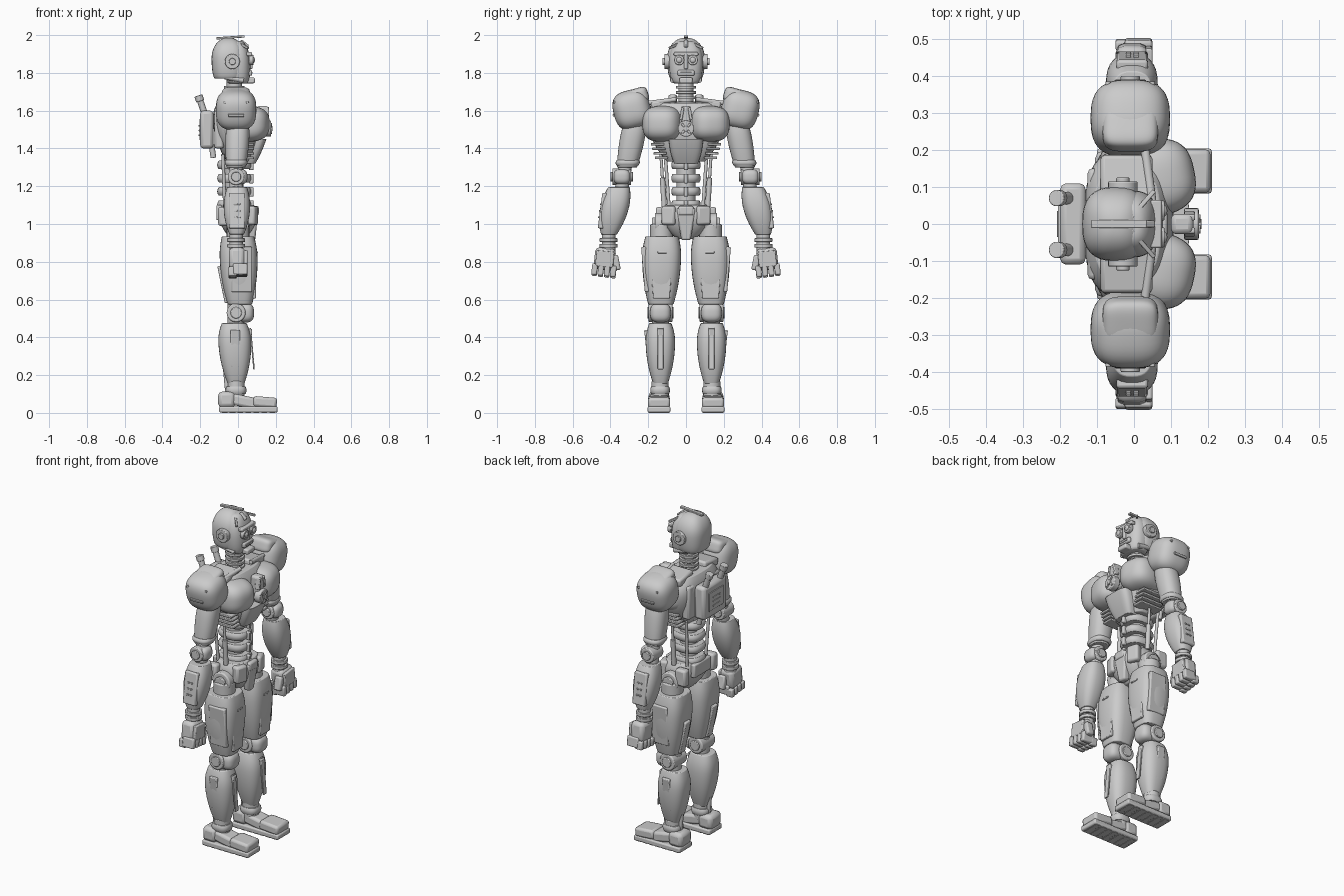
import bpy, bmesh, math
from mathutils import Euler, Matrix, Vector

default_cube = bpy.data.objects.get("Cube")
if default_cube:
    bpy.data.objects.remove(default_cube, do_unlink=True)

GREY = (.6, .6, .6, 1)
metal = bpy.data.materials.new("grey metal")
metal.use_nodes = True
metal.diffuse_color = GREY
metal.node_tree.nodes["Principled BSDF"].inputs["Base Color"].default_value = GREY

FORWARD, UP = Vector((1, 0, 0)), Vector((0, 0, 1))
UPRIGHT = (0, 0, 0)


def finish(name, bm, bevel=0):
    bmesh.ops.recalc_face_normals(bm, faces=bm.faces)
    mesh = bpy.data.meshes.new(name)
    bm.to_mesh(mesh)
    bm.free()
    part = bpy.data.objects.new(name, mesh)
    bpy.context.collection.objects.link(part)
    mesh.materials.append(metal)
    if bevel:
        modifier = part.modifiers.new("Bevel", "BEVEL")
        modifier.width, modifier.segments, modifier.limit_method = bevel, 2, "ANGLE"
    bpy.ops.object.select_all(action="DESELECT")
    part.select_set(True)
    bpy.context.view_layer.objects.active = part
    bpy.ops.object.shade_smooth_by_angle(angle=math.radians(35))


def squarish(value, power):
    return math.copysign(abs(value) ** (2 / power), value)


def barrel(name, low, high, radius, ends, peak=.7, power=2.6, curve=1, sides=32, steps=16):
    """Upright shell, fullest at the peak and narrowing to a share of its radius at each end."""
    bm = bmesh.new()
    loops = []
    for step in range(steps + 1):
        t = (1 - math.cos(math.pi * step / steps)) / 2
        u, end = (t / peak, ends[0]) if t <= peak else ((1 - t) / (1 - peak), ends[1])
        scale = end + (1 - end) * max(0, 1 - (1 - u) ** 2) ** curve
        middle = Vector(low).lerp(Vector(high), t)
        loop = []
        for side in range(sides):
            angle = math.tau * side / sides
            x, y = squarish(math.cos(angle), power), squarish(math.sin(angle), power)
            loop.append(bm.verts.new(middle + scale * Vector((x * radius[0], y * radius[1], 0))))
        loops.append(loop)
    for lower, upper in zip(loops, loops[1:]):
        for k in range(sides):
            bm.faces.new((lower[k - 1], lower[k], upper[k], upper[k - 1]))
    bm.faces.new(loops[0])
    bm.faces.new(loops[-1])
    finish(name, bm, min(radius) / 12)


def place(bm, center, turn):
    bm.transform(Matrix.Translation(center) @ Euler(turn).to_matrix().to_4x4())


def cushion(name, center, radii, power=2.8, turn=UPRIGHT):
    """Rounded pad; a higher power is boxier."""
    bm = bmesh.new()
    bmesh.ops.create_cube(bm, size=2)
    bmesh.ops.subdivide_edges(bm, edges=bm.edges[:], cuts=11, use_grid_fill=True)
    for v in bm.verts:
        v.co /= sum(abs(q) ** power for q in v.co) ** (1 / power)
        v.co *= Vector(radii)
    place(bm, center, turn)
    finish(name, bm)


def box(name, center, size, turn=UPRIGHT, taper=1):
    bm = bmesh.new()
    bmesh.ops.create_cube(bm, size=1)
    for v in bm.verts:
        v.co *= Vector(size)
        if v.co.z < 0:
            v.co.y *= taper
    place(bm, center, turn)
    finish(name, bm, min(size) / 4)


def rod(name, start, end, radius):
    start, end = Vector(start), Vector(end)
    axis = end - start
    bm = bmesh.new()
    bmesh.ops.create_cone(bm, cap_ends=True, segments=24, radius1=radius, radius2=radius, depth=axis.length)
    turn = axis.to_track_quat("Z", "Y").to_matrix().to_4x4()
    bm.transform(Matrix.Translation((start + end) / 2) @ turn)
    finish(name, bm, min(radius, axis.length) / 8)


def disc(name, center, axis, radius):
    rod(name, Vector(center) - axis / 2, Vector(center) + axis / 2, radius)


# Head: helmet shell, face mask, crest and jaw
barrel("helmet", low=(-.05, 0, 1.77), high=(-.05, 0, 1.985), radius=(.09, .1), ends=(.8, .1), peak=.5, curve=.5)
barrel("face_mask", low=(0, 0, 1.745), high=(-.01, 0, 1.97), radius=(.07, .09), ends=(.7, .3), peak=.5, curve=.5)
box("head_crest", center=(-.04, 0, 1.988), size=(.15, .022, .012), turn=(0, -.07, 0))
box("forehead_strip", center=(.03, 0, 1.95), size=(.05, .02, .03), turn=(0, .7, 0))
box("brow", center=(.06, 0, 1.9), size=(.03, .13, .02))
box("nose_bridge", center=(.066, 0, 1.86), size=(.02, .02, .08))
box("mouth_plate", center=(.06, 0, 1.8), size=(.03, .09, .03))
box("mouth_slot", center=(.075, 0, 1.8), size=(.006, .06, .008))
box("chin", center=(.05, 0, 1.76), size=(.08, .07, .03))

# Neck: column with stacked collars
neck = Vector((-.02, 0, 1.64))
rod("neck_column", neck, neck + UP * .13, radius=.04)
for i in range(4):
    disc("neck_ring", neck + UP * .028 * i, UP * .015, radius=.054)

# Torso: core, belly plate, sternum with a round emblem
barrel("torso_core", low=(0, 0, 1.33), high=(-.02, 0, 1.64), radius=(.12, .2), ends=(.5, .75), power=3)
barrel("belly_plate", low=(.05, 0, 1.32), high=(.09, 0, 1.45), radius=(.06, .09), ends=(.7, 1), peak=1, power=4)
box("sternum", center=(.13, 0, 1.55), size=(.06, .055, .15))
box("upper_back_plate", center=(-.1, 0, 1.5), size=(.05, .3, .2))
emblem = Vector((.155, 0, 1.505))
disc("emblem_rim", emblem, FORWARD * .04, radius=.043)
disc("emblem_hub", emblem, FORWARD * .055, radius=.014)
for lean in (.7, -.7):
    box("emblem_bar", emblem + FORWARD * .02, size=(.01, .012, .07), turn=(lean, 0, 0))

# Waist: stacked segments and front vertebrae
waist = Vector((-.02, 0, 1.08))
rod("spine", waist, waist + UP * .28, radius=.05)
for i in range(4):
    base = waist + UP * .07 * i
    barrel("waist_segment", base, base + UP * .045, radius=(.09, .078), ends=(.9, .9), peak=.5)
    box("front_vertebra", base + FORWARD * .09 + UP * .02, size=(.025, .022, .05))

# Pelvis
barrel("pelvis", low=(0, 0, .92), high=(0, 0, 1.1), radius=(.1, .13), ends=(.35, .85), power=3)
box("groin_plate", center=(.08, 0, 1), size=(.04, .1, .17), turn=(0, .1, 0), taper=.5)
box("belt_plate", center=(.09, 0, 1.07), size=(.04, .08, .05))
box("rear_belt", center=(-.1, 0, 1.06), size=(.03, .16, .08))

# Backpack
box("backpack", center=(-.165, 0, 1.5), size=(.07, .22, .2))
box("backpack_hatch", center=(-.2, 0, 1.5), size=(.01, .14, .11))
for i in range(3):
    box("backpack_slot", Vector((-.205, 0, 1.47)) + UP * .025 * i, size=(.006, .07, .008))

for sign, side in ((1, "left_"), (-1, "right_")):
    OUT = Vector((0, sign, 0))

    def at(x, y, z):
        return Vector((x, y * sign, z))

    def tilt(amount):
        return (amount * sign, 0, 0)

    # Head side details
    ear, eye = at(-.03, .1, 1.86), at(.07, .036, 1.868)
    disc(side + "ear_disc", ear, OUT * .03, radius=.04)
    disc(side + "ear_hub", ear, OUT * .05, radius=.018)
    disc(side + "eye_ring", eye, FORWARD * .025, radius=.027)
    cushion(side + "eye_lens", eye + FORWARD * .01, radii=(.01, .016, .016), power=2)
    box(side + "helmet_brim", at(.02, .05, 1.95), size=(.11, .012, .014), turn=(0, .35, sign * .85))
    rod(side + "jaw_rod", at(.03, .07, 1.76), at(-.07, .07, 1.78), radius=.014)

    # Chest plate, collar, ribs and exhaust
    cushion(side + "chest_plate", at(.035, .12, 1.53), radii=(.13, .105, .095), turn=(0, 0, sign * .2))
    box(side + "collar_plate", at(-.02, .12, 1.635), size=(.14, .13, .045), turn=tilt(-.15))
    rod(side + "collar_strut", at(.05, .05, 1.66), at(.03, .2, 1.64), radius=.012)
    box(side + "sternum_clip", at(.15, .022, 1.585), size=(.03, .016, .07), turn=tilt(.15))
    for i in range(4):
        box(side + "rib", at(.01, .13, 1.35) + (UP * .024 + OUT * .007) * i, size=(.15, .07, .013))
    exhaust = at(-.21, .07, 1.68)
    rod(side + "exhaust", exhaust, at(-.175, .07, 1.58), radius=.017)
    rod(side + "exhaust_cap", exhaust, at(-.2, .07, 1.65), radius=.022)
    rod(side + "back_hose", at(-.13, .06, 1.35), at(-.14, .06, 1.42), radius=.015)

    # Waist pistons
    piston_top, piston_foot = at(0, .135, 1.4), at(0, .115, 1.09)
    rod(side + "piston_rod", piston_top, piston_foot, radius=.008)
    rod(side + "piston_sleeve", piston_top.lerp(piston_foot, .5), piston_foot, radius=.014)
    rod(side + "rear_piston", at(-.08, .11, 1.37), at(-.07, .09, 1.09), radius=.009)

    # Joints that the limbs hang from
    shoulder, elbow, wrist = at(-.01, .285, 1.605), at(-.01, .34, 1.25), at(-.01, .41, .9)
    hip, knee, ankle = at(0, .13, 1), at(-.01, .135, .53), at(-.01, .137, .12)

    # Shoulder
    cushion(side + "shoulder", shoulder, radii=(.107, .1, .105), turn=tilt(-.25))
    cushion(side + "shoulder_cap", shoulder + UP * .07 - OUT * .023, (.075, .064, .042), power=4, turn=tilt(-.3))
    box(side + "shoulder_slot", shoulder + OUT * .098 - UP * .03, size=(.085, .01, .014), turn=tilt(-.25))
    for step in (-1, 0, 1):
        disc(side + "shoulder_bolt", shoulder + OUT * .085 + UP * .04 + FORWARD * .06 * step, OUT * .03, radius=.007)

    # Upper arm, elbow and forearm
    barrel(side + "upper_arm", at(-.01, .312, 1.3), at(0, .27, 1.53), radius=(.063, .066), ends=(.8, .9), power=2.3)
    barrel(side + "arm_cuff", at(-.01, .31, 1.31), at(-.01, .307, 1.34), radius=(.06, .064), ends=(.9, .9), peak=.5)
    rod(side + "elbow_core", elbow - UP * .06, elbow + UP * .07 - OUT * .02, radius=.036)
    disc(side + "elbow_hinge", elbow, OUT * .1, radius=.044)
    disc(side + "elbow_cap", elbow, OUT * .12, radius=.026)
    cushion(side + "elbow_guard", elbow + FORWARD * .02, radii=(.04, .045, .04))
    barrel(side + "forearm", at(-.007, .408, .945), at(-.005, .355, 1.195), radius=(.07, .076), ends=(.55, .75), peak=.6)
    guard = at(-.005, .44, 1.07)
    box(side + "forearm_guard", guard, size=(.085, .03, .19), turn=tilt(.13))
    for i in (-1, 0, 1):
        for x in (-1, 1):
            box(side + "forearm_vent", guard + OUT * .016 + (UP * .035 - OUT * .005) * i + FORWARD * .01 * x,
                size=(.014, .008, .009))

    # Wrist and fist
    rod(side + "wrist", wrist - UP * .06, wrist + UP * .06, radius=.036)
    for step in (-1, 1):
        disc(side + "wrist_ring", wrist + UP * .015 * step, UP * .02, radius=.047)
    palm = at(-.005, .43, .815)
    box(side + "palm", palm, size=(.085, .11, .115), turn=tilt(.1))
    box(side + "back_of_hand", palm + FORWARD * .045, size=(.02, .095, .085), turn=tilt(.1))
    box(side + "thumb", palm - OUT * .06 - UP * .02 + FORWARD * .02, size=(.045, .035, .08), turn=tilt(-.2))
    for i in range(4):
        knuckle = palm + OUT * (.033 * i - .045) - UP * (.066 - .004 * i)
        box(side + "finger_knuckle", knuckle + FORWARD * .017, size=(.075, .03, .06), turn=tilt(.12))
        box(side + "finger_tip", knuckle - FORWARD * .023 - UP * .012, size=(.045, .028, .05), turn=tilt(.12))

    # Hip and thigh
    disc(side + "hip_disc", hip, OUT * .07, radius=.058)
    disc(side + "hip_cap", hip + OUT * .03, OUT * .04, radius=.034)
    rod(side + "hip_joint", hip, hip - UP * .15, radius=.06)
    box(side + "hip_plate", at(.075, .09, 1.045), size=(.05, .075, .1), turn=(0, 0, sign * .3))
    box(side + "hip_pouch", at(-.07, .135, 1.04), size=(.07, .05, .1))
    barrel(side + "thigh", at(.01, .133, .575), at(0, .127, .935), radius=(.1, .103), ends=(.65, .85), power=3)
    box(side + "thigh_slot", at(.1, .125, .85), size=(.01, .05, .01))
    box(side + "thigh_side_panel", at(.02, .215, .76), size=(.11, .026, .24), turn=tilt(-.08))
    box(side + "thigh_front_plate", at(.085, .13, .68), size=(.02, .11, .15), taper=.8)
    box(side + "thigh_rear_plate", at(-.08, .13, .68), size=(.02, .05, .2), turn=(0, -.2, 0))

    # Knee
    rod(side + "knee_core", knee - UP * .08, knee + UP * .07, radius=.045)
    disc(side + "knee_hinge", knee, OUT * .126, radius=.05)
    disc(side + "knee_cap_disc", knee, OUT * .14, radius=.03)
    cushion(side + "kneecap", knee + FORWARD * .045, radii=(.05, .055, .052))

    # Shin and calf
    barrel(side + "shin", at(-.01, .135, .155), at(-.02, .136, .475), radius=(.087, .078), ends=(.5, .75))
    box(side + "shin_strip", at(.055, .135, .335), size=(.02, .032, .22), turn=(0, .1, 0))
    box(side + "shin_fin", at(.075, .135, .34), size=(.008, .03, .22), turn=(0, -.09, 0))
    box(side + "calf_side_panel", at(-.015, .2, .34), size=(.05, .02, .2), turn=tilt(-.12))
    rod(side + "calf_rod", at(-.055, .135, .1), at(-.07, .135, .26), radius=.012)

    # Ankle and foot
    rod(side + "ankle", ankle - UP * .05, ankle + UP * .05, radius=.045)
    barrel(side + "ankle_cuff", ankle - UP * .02, ankle + UP * .02, radius=(.055, .052), ends=(.9, .9), peak=.5)
    sole = at(.055, .143, .018)
    box(side + "sole", sole, size=(.31, .122, .032))
    for i in range(-3, 4):
        box(side + "tread", sole - UP * .015 + FORWARD * .042 * i, size=(.03, .11, .006))
    box(side + "heel", at(-.06, .143, .07), size=(.09, .11, .085))
    box(side + "instep", at(.035, .143, .06), size=(.14, .1, .06), turn=(0, .2, 0))
    box(side + "toe_cap", at(.143, .143, .057), size=(.125, .118, .055), turn=(0, .08, 0))
